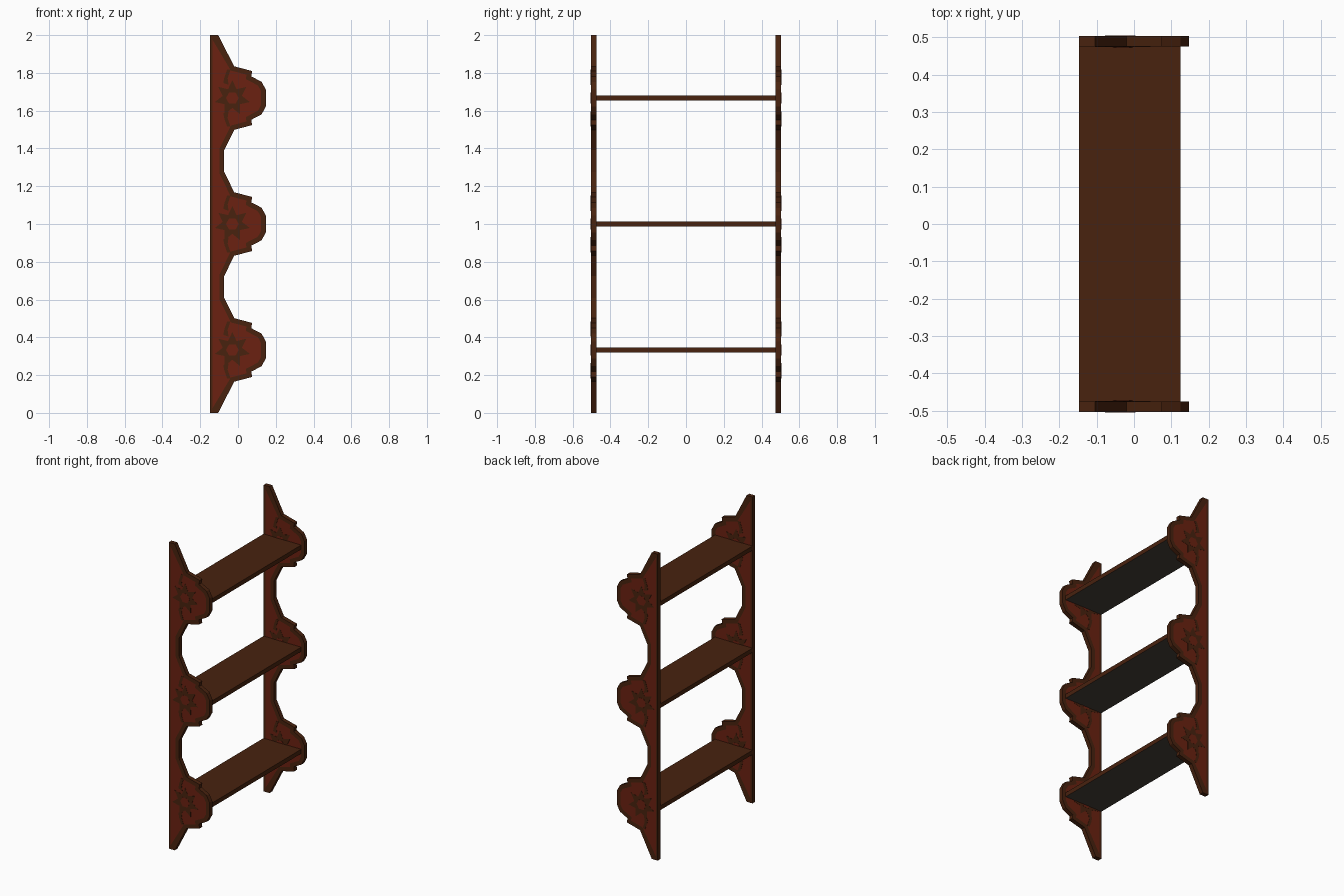
import bpy, bmesh, math

if "Cube" in bpy.data.objects:
    bpy.data.objects.remove(bpy.data.objects["Cube"])

def material(name, rgb):
    m = bpy.data.materials.new(name)
    m.diffuse_color = (*rgb, 1)
    m.use_nodes = True
    m.node_tree.nodes["Principled BSDF"].inputs["Base Color"].default_value = m.diffuse_color
    return m

BROWN = material("dark brown wood", (0.065, 0.016, 0.0045))
RED = material("red brown wood", (0.145, 0.0155, 0.0055))
GREY = material("grey underside", (0.062, 0.05, 0.04))

CENTRES = [1/3, 1.0, 5/3]
OUT, IN = 0.503, 0.475      # outer and inner faces of the side panels


def finish(bm, name, mats):
    bmesh.ops.recalc_face_normals(bm, faces=bm.faces)
    me = bpy.data.meshes.new(name)
    bm.to_mesh(me)
    bm.free()
    for m in mats:
        me.materials.append(m)
    ob = bpy.data.objects.new(name, me)
    bpy.context.collection.objects.link(ob)
    return ob


def prism(bm, pts, y0, y1, mat=0):
    """Extrude an x-z outline from y0 to y1."""
    face = bm.faces.new([bm.verts.new((x, y0, z)) for x, z in pts])
    face.material_index = mat
    res = bmesh.ops.extrude_face_region(bm, geom=[face], use_keep_orig=True)
    for g in res["geom"]:
        if isinstance(g, bmesh.types.BMVert):
            g.co.y = y1
        if isinstance(g, bmesh.types.BMFace):
            g.material_index = mat


def ngon(cx, cz, radii, n, start=0.0):
    return [(cx + radii[i % len(radii)] * math.cos(start + 2*math.pi*i/n),
             cz + radii[i % len(radii)] * math.sin(start + 2*math.pi*i/n)) for i in range(n)]


# Scalloped outline of one side, from the bottom upwards
half = [(-0.02, 0.168), (0.075, 0.143), (0.07, 0.115), (0.125, 0.086), (0.147, 0.045)]
lobe = [(x, -d) for x, d in half] + [(x, d) for x, d in reversed(half)]
outline = [(-0.148, 0), (-0.105, 0)]
for i, c in enumerate(CENTRES):
    outline += [(x, c + d) for x, d in lobe]
    if i < 2:
        outline += [(-0.073, c + 0.275), (-0.073, c + 0.392)]
outline += [(-0.105, 2), (-0.148, 2)]

for label, s in (("front", -1), ("back", 1)):
    # Side panel with a brown border around a red field on both faces
    bm = bmesh.new()
    prism(bm, outline, s*IN, s*OUT)
    bmesh.ops.recalc_face_normals(bm, faces=bm.faces)
    caps = [f for f in bm.faces if len(f.verts) > 10]
    bmesh.ops.inset_individual(bm, faces=caps, thickness=0.026, use_even_offset=True)
    for f in caps:
        f.material_index = 1
        for v in f.verts:
            if v.co.x < -0.115:
                v.co.x = -0.134
    finish(bm, label + "_side_panel", [BROWN, RED])

    # Painted flowers and curved stems, as thin plates on both faces
    bm = bmesh.new()
    for y, d in ((s*OUT, s), (s*IN, -s)):
        for c in CENTRES:
            prism(bm, ngon(-0.03, c, (0.095, 0.052), 14, math.pi/2), y, y + d*0.001)
            prism(bm, ngon(-0.03, c, (0.034,), 6), y, y + d*0.0018, 1)
            for k in (-1, 1):
                stem = [(-0.058, 0.15), (-0.04, 0.15), (-0.055, 0.105), (-0.05, 0.07), (-0.078, 0.08), (-0.072, 0.11)]
                prism(bm, [(x, c + k*z) for x, z in stem], y, y + d*0.0014)
    finish(bm, label + "_flower_decoration", [BROWN, RED])

# Shelves with grey undersides
for i, c in enumerate(CENTRES):
    bm = bmesh.new()
    prism(bm, [(-0.148, c - 0.014), (0.124, c - 0.014), (0.124, c + 0.014), (-0.148, c + 0.014)], -IN, IN)
    bmesh.ops.recalc_face_normals(bm, faces=bm.faces)
    for f in bm.faces:
        f.material_index = 1 if f.normal.z < -0.9 else 0
    finish(bm, f"shelf_{i + 1}", [BROWN, GREY])
